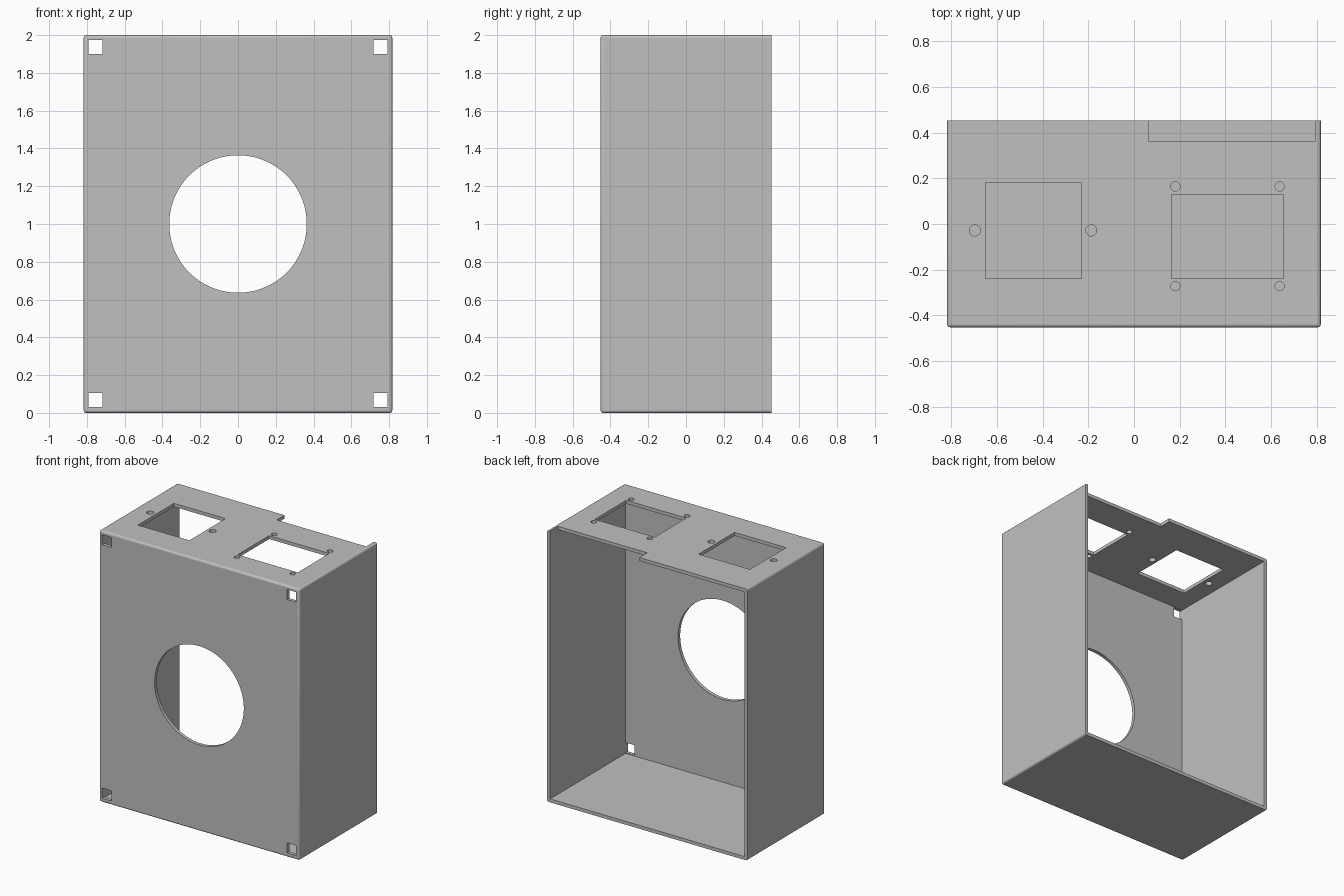
import bpy
import bmesh
from mathutils import Matrix, Vector

default_cube = bpy.data.objects.get("Cube")
if default_cube:
    bpy.data.objects.remove(default_cube, do_unlink=True)

# Overall size
HALF_W, HALF_D, HEIGHT = 0.817, 0.452, 2.0
WALL = 0.025
FILLET = 0.014

grey = bpy.data.materials.new("plain grey")
grey.use_nodes = True
grey.diffuse_color = (0.53, 0.53, 0.53, 1)
grey.node_tree.nodes["Principled BSDF"].inputs["Base Color"].default_value = grey.diffuse_color


def add_object(name, bm):
    mesh = bpy.data.meshes.new(name)
    bm.to_mesh(mesh)
    bm.free()
    mesh.materials.append(grey)
    obj = bpy.data.objects.new(name, mesh)
    bpy.context.collection.objects.link(obj)
    return obj


def box_mesh(low, high):
    low, high = Vector(low), Vector(high)
    bm = bmesh.new()
    matrix = Matrix.Translation((low + high) / 2) @ Matrix.Diagonal((*(high - low), 1))
    bmesh.ops.create_cube(bm, size=1, matrix=matrix)
    return bm


def cylinder_mesh(center, radius, depth, axis, segments):
    bm = bmesh.new()
    matrix = Matrix.Translation(center)
    if axis == "Y":
        matrix = matrix @ Matrix.Rotation(1.5707963, 4, "X")
    bmesh.ops.create_cone(bm, cap_ends=True, segments=segments, radius1=radius,
                          radius2=radius, depth=depth, matrix=matrix)
    return bm


def cut(target, bm):
    cutter = add_object("cutter", bm)
    cutter.hide_render = True
    mod = target.modifiers.new("cut", "BOOLEAN")
    mod.operation = "DIFFERENCE"
    mod.solver = "EXACT"
    mod.object = cutter
    bpy.context.view_layer.objects.active = target
    bpy.ops.object.modifier_apply(modifier=mod.name)
    bpy.data.objects.remove(cutter, do_unlink=True)


# Outer block, rounded everywhere except around the open back
bm = box_mesh((-HALF_W, -HALF_D, 0), (HALF_W, HALF_D, HEIGHT))
rounded = [e for e in bm.edges if min(v.co.y for v in e.verts) < 0]
bmesh.ops.bevel(bm, geom=rounded, offset=FILLET, segments=4, profile=0.5, affect="EDGES")
enclosure = add_object("enclosure", bm)

# Hollow interior, open at the back
cut(enclosure, box_mesh((-HALF_W + WALL, -HALF_D + WALL, WALL),
                        (HALF_W - WALL, HALF_D + 0.1, HEIGHT - WALL)))

# Large round opening and square corner holes in the front
cut(enclosure, cylinder_mesh((0, -HALF_D, HEIGHT / 2), 0.364, 0.2, "Y", 96))
for x in (-0.754, 0.754):
    for z in (0.068, HEIGHT - 0.064):
        cut(enclosure, box_mesh((x - 0.037, -HALF_D - 0.1, z - 0.037),
                                (x + 0.037, -HALF_D + 0.1, z + 0.037)))

# Top panel: two rectangular openings and the rear notch
for x0, x1, y0, y1 in ((-0.65, -0.23, -0.238, 0.182),
                       (0.164, 0.654, -0.238, 0.129),
                       (0.063, HALF_W - WALL, 0.361, 0.6)):
    cut(enclosure, box_mesh((x0, y0, HEIGHT - 0.1), (x1, y1, HEIGHT + 0.1)))

# Top panel: screw holes
screws = [(x, -0.028, 0.024) for x in (-0.696, -0.187)]
screws += [(x, y, 0.02) for x in (0.181, 0.637) for y in (-0.272, 0.164)]
for x, y, radius in screws:
    cut(enclosure, cylinder_mesh((x, y, HEIGHT), radius, 0.2, "Z", 32))

# Smooth only the curved faces so the panels stay perfectly flat
for face in enclosure.data.polygons:
    face.use_smooth = max(abs(c) for c in face.normal) < 0.9999
    face.material_index = 0
